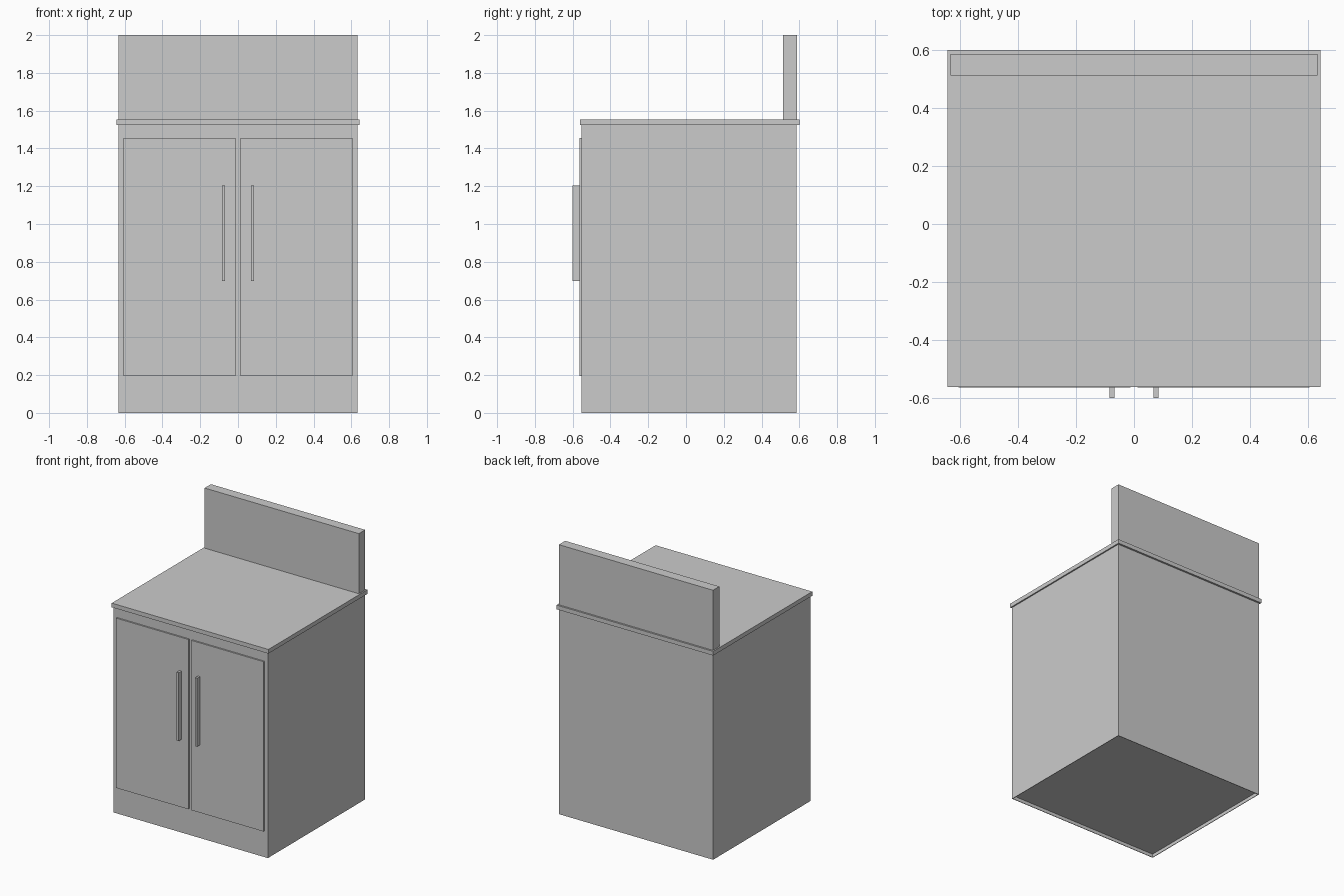
import bpy, bmesh
from mathutils import Vector

if "Cube" in bpy.data.objects:
    bpy.data.objects.remove(bpy.data.objects["Cube"])


def box(name, lo, hi, recess=0.0):
    """Box between two corners, optionally with a recessed underside."""
    lo, hi = Vector(lo), Vector(hi)
    bm = bmesh.new()
    bmesh.ops.create_cube(bm, size=1)
    for v in bm.verts:
        v.co = Vector(((lo[i] + hi[i]) / 2 + v.co[i] * (hi[i] - lo[i]) for i in range(3)))
    bm.normal_update()
    if recess:
        base = min(bm.faces, key=lambda f: f.calc_center_median().z)
        bmesh.ops.inset_region(bm, faces=[base], thickness=0.006)
        # extrude the inset panel upward to form the plinth lip
        res = bmesh.ops.extrude_discrete_faces(bm, faces=[base])
        for v in res["faces"][0].verts:
            v.co.z += recess
        bmesh.ops.recalc_face_normals(bm, faces=bm.faces)
    mesh = bpy.data.meshes.new(name)
    bm.to_mesh(mesh)
    bm.free()
    obj = bpy.data.objects.new(name, mesh)
    bpy.context.collection.objects.link(obj)
    return obj


# Carcass with shallow hollow underside
box("cabinet_body", (-0.633, -0.554, 0), (0.633, 0.586, 1.523), recess=0.025)

# Worktop slab and upright back panel
box("worktop", (-0.643, -0.562, 1.523), (0.643, 0.6, 1.554))
box("backsplash", (-0.633, 0.513, 1.554), (0.633, 0.587, 2.0))

# Pair of doors with bar handles, mirrored about the centre
for side, s in (("left", -1), ("right", 1)):
    def pair(a, b):
        return sorted((s * a, s * b))
    x0, x1 = pair(0.012, 0.605)
    box(side + "_door", (x0, -0.565, 0.194), (x1, -0.554, 1.454))
    x0, x1 = pair(0.068, 0.084)
    box(side + "_handle", (x0, -0.6, 0.697), (x1, -0.565, 1.205))
